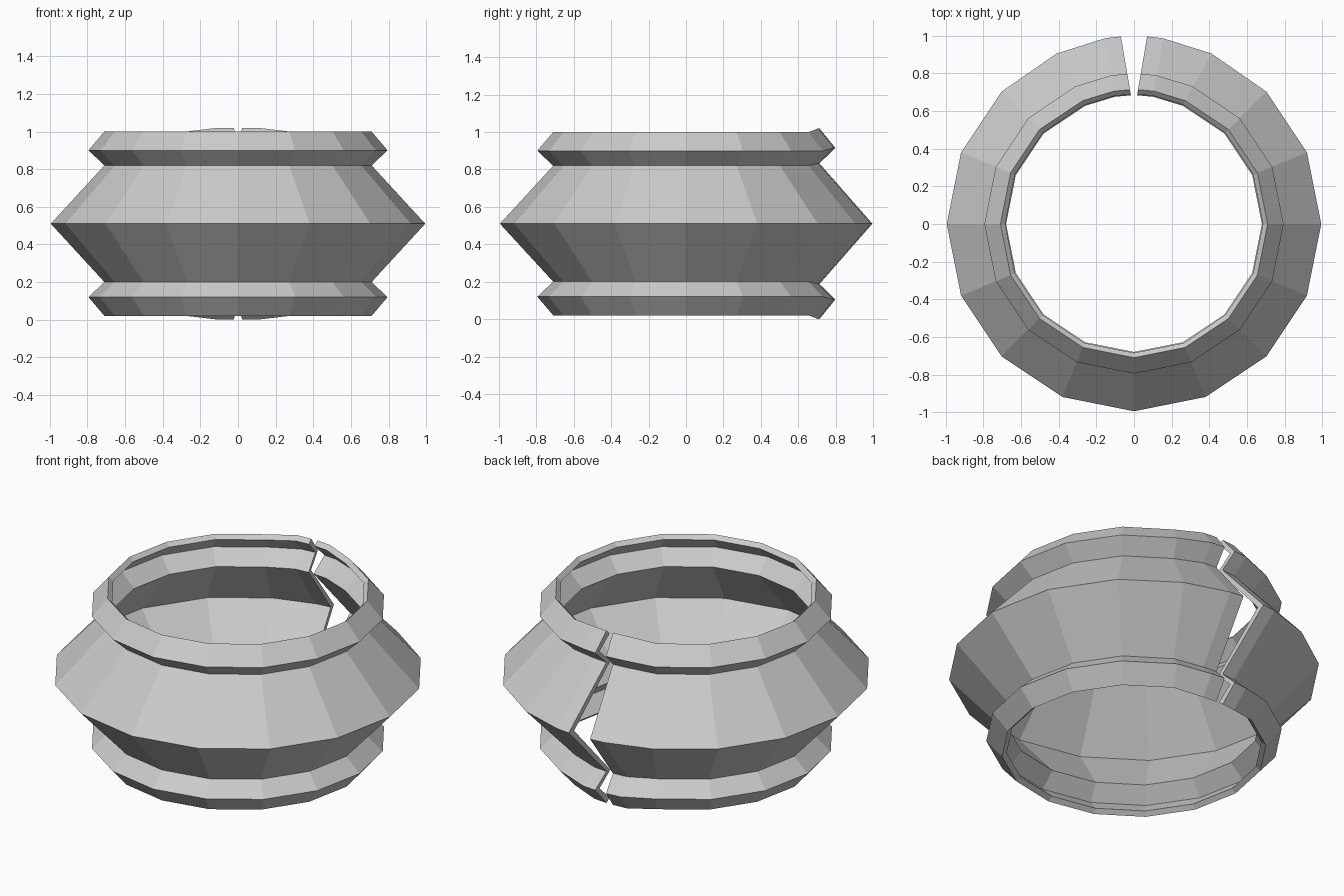
import bpy, bmesh
from math import radians, sin, cos, sqrt

if "Cube" in bpy.data.objects:
    bpy.data.objects.remove(bpy.data.objects["Cube"])

MID = 0.51
# Upper half of the zigzag section (radius, z), top edge down to the ridge
outer_half = [(0.71, 1.0), (0.795, 0.9), (0.71, 0.82), (0.995, MID)]
inner_half = [(0.685, 0.978), (0.762, 0.9), (0.68, 0.82), (0.955, MID)]


def full(half):
    # Mirror the section about the ridge height
    return half + [(r, 2 * MID - z) for r, z in half[-2::-1]]


outer, inner = full(outer_half), full(inner_half)
section = outer + inner[::-1]


def plain_column(k):
    pts = []
    for r, z in section:
        a = -90 + 22.5 * k
        if k == 7:                      # column next to the split is pulled away a little
            a -= 2.0 * max(0, r - 0.7) / 0.3
        pts.append((r * cos(radians(a)), r * sin(radians(a)), z))
    return pts


def split_column(extra):
    # Flared section beside the split at the back
    pts = []
    for r, z in section:
        x = 0.018 + 0.17 * (r - 0.69) + extra
        pts.append((x, sqrt((r + 0.004) ** 2 - x * x), MID + (z - MID) * 1.04))
    return pts


right = [plain_column(k) for k in range(8)] + [split_column(0.085), split_column(0)]
left = [[(-x, y, z) for x, y, z in col] for col in right[:0:-1]]

# Zigzag ring, open at the back
bm = bmesh.new()
cols = [[bm.verts.new(p) for p in col] for col in left + right]
n = len(section)
for a, b in zip(cols, cols[1:]):
    for i in range(n):
        j = (i + 1) % n
        bm.faces.new((a[i], a[j], b[j], b[i]))

# End walls of the split
for col in (cols[0], cols[-1]):
    for i in range(len(outer) - 1):
        bm.faces.new((col[i], col[i + 1], col[n - 2 - i], col[n - 1 - i]))

bmesh.ops.recalc_face_normals(bm, faces=bm.faces)
mesh = bpy.data.meshes.new("split_zigzag_ring")
bm.to_mesh(mesh)
bm.free()
ring = bpy.data.objects.new("split_zigzag_ring", mesh)
bpy.context.collection.objects.link(ring)
